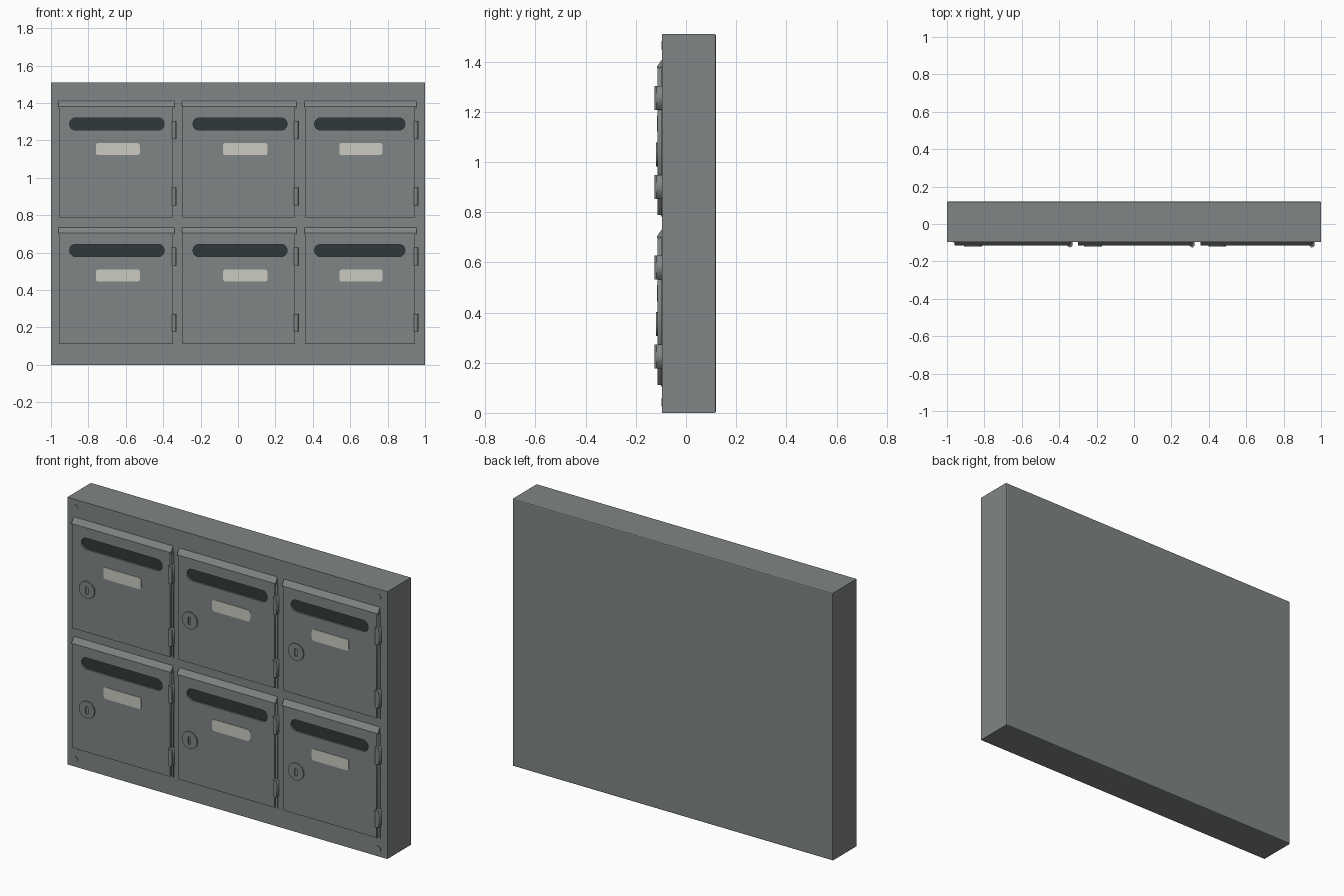
import bpy, bmesh, math
from mathutils import Matrix

cube = bpy.data.objects.get("Cube")
if cube:
    bpy.data.objects.remove(cube, do_unlink=True)


def material(name, rgb):
    m = bpy.data.materials.new(name)
    m.use_nodes = True
    m.diffuse_color = (*rgb, 1)
    bsdf = next(n for n in m.node_tree.nodes if n.type == 'BSDF_PRINCIPLED')
    bsdf.inputs["Base Color"].default_value = (*rgb, 1)
    return m


GREY = material("grey metal", (0.22, 0.235, 0.235))
DARK = material("dark slot", (0.03, 0.04, 0.042))
PALE = material("pale label", (0.60, 0.60, 0.54))


def add(name, mesh, mat):
    ob = bpy.data.objects.new(name, mesh)
    bpy.context.collection.objects.link(ob)
    mesh.materials.clear()
    mesh.materials.append(mat)
    return ob


def rounded(x0, x1, z0, z1, r=0, steps=5):
    """Outline of a rectangle with rounded corners."""
    if r == 0:
        return [(x0, z0), (x1, z0), (x1, z1), (x0, z1)]
    corners = [(x1 - r, z1 - r), (x0 + r, z1 - r), (x0 + r, z0 + r), (x1 - r, z0 + r)]
    pts = []
    for k, (cx, cz) in enumerate(corners):
        for i in range(steps + 1):
            a = math.pi / 2 * (k + i / steps)
            pts.append((cx + r * math.cos(a), cz + r * math.sin(a)))
    return pts


def circle(cx, cz, r, n=28):
    return [(cx + r * math.cos(math.tau * i / n), cz + r * math.sin(math.tau * i / n))
            for i in range(n)]


def plate(name, outlines, front, back, mat):
    """Extruded plate facing -y; inner outlines become holes."""
    curve = bpy.data.curves.new(name, 'CURVE')
    curve.dimensions, curve.fill_mode = '2D', 'BOTH'
    curve.extrude = (back - front) / 2
    for pts in outlines:
        s = curve.splines.new('POLY')
        s.points.add(len(pts) - 1)
        for p, (x, z) in zip(s.points, pts):
            p.co = (x, z, 0, 1)
        s.use_cyclic_u = True
    tmp = bpy.data.objects.new(name, curve)
    mesh = bpy.data.meshes.new_from_object(tmp)
    bpy.data.objects.remove(tmp)
    bpy.data.curves.remove(curve)
    mesh.transform(Matrix.Translation((0, (front + back) / 2, 0))
                   @ Matrix.Rotation(math.pi / 2, 4, 'X'))
    bm = bmesh.new()
    bm.from_mesh(mesh)
    bmesh.ops.remove_doubles(bm, verts=bm.verts, dist=1e-5)
    bmesh.ops.recalc_face_normals(bm, faces=bm.faces)
    bm.to_mesh(mesh)
    bm.free()
    return add(name, mesh, mat)


def side_prism(name, profile, x0, x1, mat):
    """Extrude a (y, z) profile along x."""
    bm = bmesh.new()
    face = bm.faces.new([bm.verts.new((x0, y, z)) for y, z in profile])
    out = bmesh.ops.extrude_face_region(bm, geom=[face])
    verts = [v for v in out["geom"] if isinstance(v, bmesh.types.BMVert)]
    bmesh.ops.translate(bm, vec=(x1 - x0, 0, 0), verts=verts)
    bmesh.ops.recalc_face_normals(bm, faces=bm.faces)
    mesh = bpy.data.meshes.new(name)
    bm.to_mesh(mesh)
    bm.free()
    return add(name, mesh, mat)


BODY_FRONT, DOOR_FRONT = -0.095, -0.113

# Cabinet body, with softened rear edges
bm = bmesh.new()
bmesh.ops.create_cube(bm, size=1)
bmesh.ops.scale(bm, vec=(2, 0.215, 1.51), verts=bm.verts)
bmesh.ops.translate(bm, vec=(0, 0.0125, 0.755), verts=bm.verts)
rear = [e for e in bm.edges if all(v.co.y > 0 for v in e.verts)]
bmesh.ops.bevel(bm, geom=rear, offset=0.006, segments=2, profile=0.5, affect='EDGES')
mesh = bpy.data.meshes.new("cabinet_body")
bm.to_mesh(mesh)
bm.free()
add("cabinet_body", mesh, GREY)

# Corner screws
for x in (-0.952, 0.943):
    for z in (0.043, 1.465):
        plate("corner_screw", [circle(x, z, 0.017, 16)], BODY_FRONT - 0.003, BODY_FRONT, GREY)

# Doors: left edge, right edge, slot span, label span, lock centre
columns = [(-0.96, -0.335, -0.90, -0.395, -0.76, -0.525, -0.862),
           (-0.30, 0.318, -0.24, 0.262, -0.08, 0.158, -0.22),
           (0.355, 0.958, 0.41, 0.892, 0.542, 0.772, 0.445)]

for base in (0.112, 0.788):
    for x0, x1, s0, s1, l0, l1, lock in columns:
        top = base + 0.622
        # Thin surround and the door leaf with its slot opening
        plate("door_surround", [rounded(x0, x1, base - 0.006, top - 0.03)],
              BODY_FRONT - 0.005, BODY_FRONT, GREY)
        slot = rounded(s0, s1, base + 0.467, base + 0.532, 0.03)
        plate("door", [rounded(x0 + 0.004, x1 - 0.012, base, top - 0.03), slot],
              DOOR_FRONT, BODY_FRONT, GREY)
        plate("slot_back", [slot], BODY_FRONT - 0.008, BODY_FRONT, DARK)
        # Sloping rain lip above the door
        side_prism("rain_lip", [(BODY_FRONT, top), (DOOR_FRONT - 0.003, top - 0.03),
                                (DOOR_FRONT - 0.003, top - 0.036), (BODY_FRONT, top - 0.036)],
                   x0, x1 - 0.004, GREY)
        # Name label
        plate("name_label", [rounded(l0, l1, base + 0.333, base + 0.398, 0.014)],
              DOOR_FRONT - 0.003, DOOR_FRONT, PALE)
        # Lock with a keyhole opening
        cz = base + 0.242
        keyhole = rounded(lock - 0.008, lock + 0.008, cz - 0.024, cz + 0.02, 0.007)
        disc = plate("lock", [circle(lock, cz, 0.048), keyhole],
                     DOOR_FRONT - 0.007, DOOR_FRONT, GREY)
        # Hinges: leaf plate and knuckle barrel
        for hz in (base + 0.065, base + 0.42):
            plate("hinge_leaf", [rounded(x1 - 0.02, x1 + 0.006, hz, hz + 0.095)],
                  DOOR_FRONT - 0.004, BODY_FRONT, GREY)
            bm = bmesh.new()
            bmesh.ops.create_cone(bm, cap_ends=True, segments=16, radius1=0.012,
                                  radius2=0.012, depth=0.095)
            bmesh.ops.translate(bm, vec=(x1 - 0.007, -0.113, hz + 0.0475), verts=bm.verts)
            mesh = bpy.data.meshes.new("hinge_knuckle")
            bm.to_mesh(mesh)
            bm.free()
            add("hinge_knuckle", mesh, GREY)

# Smooth the round parts while keeping edges sharp
bpy.ops.object.select_all(action='DESELECT')
for ob in bpy.context.scene.objects:
    if ob.type == 'MESH' and ob.name.startswith(("lock", "hinge_knuckle", "corner_screw")):
        ob.select_set(True)
        bpy.context.view_layer.objects.active = ob
bpy.ops.object.shade_smooth_by_angle(angle=math.radians(35))
